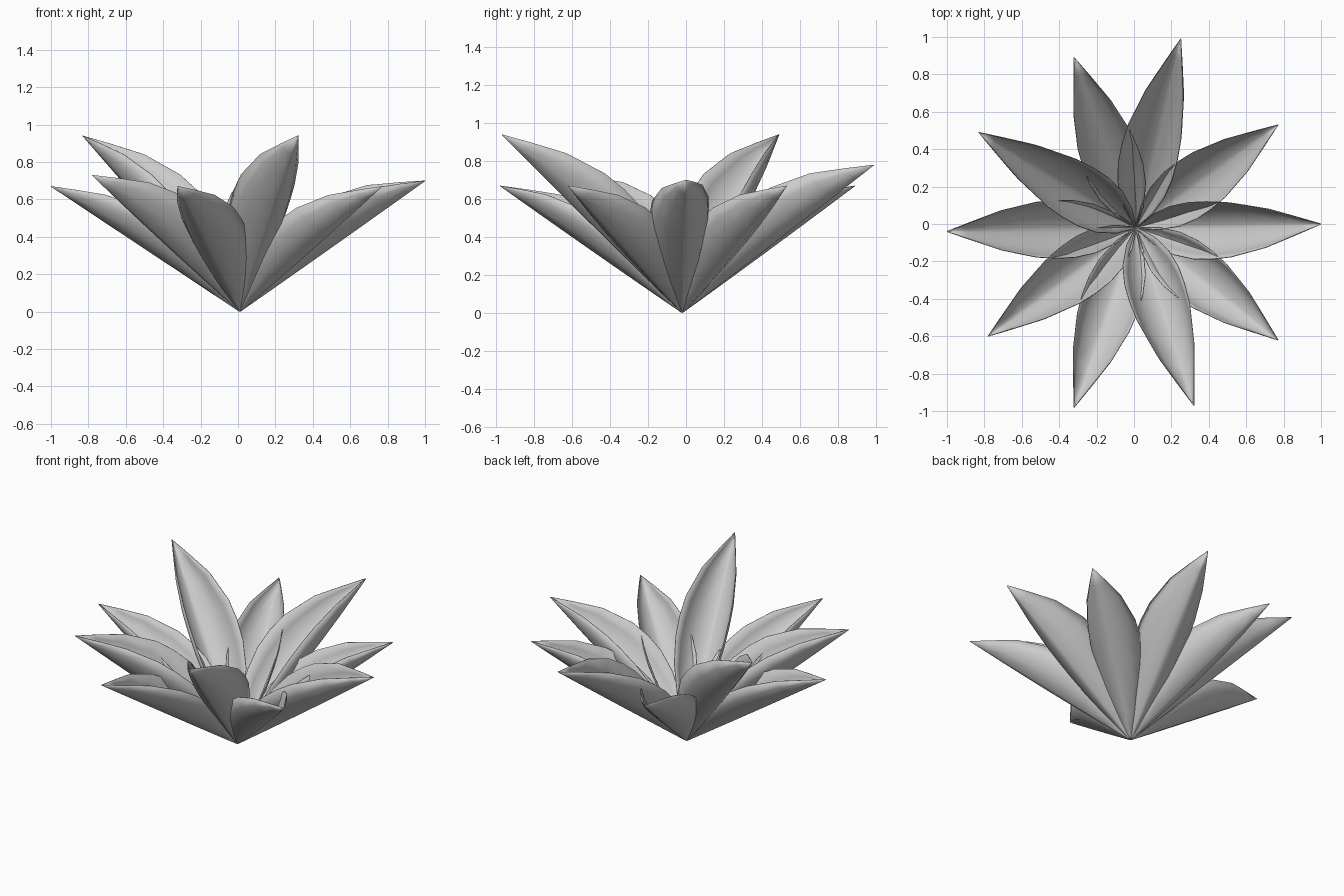
import bpy
import math
from mathutils import Matrix, Vector

cube = bpy.data.objects.get("Cube")
if cube:
    bpy.data.objects.remove(cube, do_unlink=True)

grey = bpy.data.materials.new("leaf grey")
grey.use_nodes = True
colour = (0.6, 0.6, 0.6, 1)
grey.diffuse_color = colour
grey.node_tree.nodes["Principled BSDF"].inputs["Base Color"].default_value = colour

BASE = Vector((0.01, -0.02, 0))
# Leaf outline: position along the leaf, relative width
OUTLINE = [(0.02, 0.08), (0.15, 0.5), (0.3, 0.84), (0.42, 0.98), (0.52, 1),
           (0.62, 0.95), (0.78, 0.68), (0.9, 0.32), (1, 0.004)]
# Half of the trough section, rim to keel
HALF = [(1, 1), (0.9, 0.62), (0.62, 0.26), (0.1, 0)]
SECTION = HALF + [(-a, b) for a, b in reversed(HALF)]


def leaf(name, tip, width, depth, roll):
    """Trough-shaped pointed leaf with a straight keel from the base to the tip."""
    axis = Vector(tip) - BASE
    along = axis.normalized()
    side = Vector((0, 0, 1)).cross(along).normalized()
    side = Matrix.Rotation(roll, 3, along) @ side
    up = along.cross(side)
    verts = [BASE + axis * t + side * (a * s * width) + up * (b * s * depth)
             for t, s in OUTLINE for a, b in SECTION]
    n = len(SECTION)
    faces = [(r * n + c, (r + 1) * n + c, (r + 1) * n + c + 1, r * n + c + 1)
             for r in range(len(OUTLINE) - 1) for c in range(n - 1)]
    # close the foot down to the shared base point
    verts.append(BASE)
    faces += [(len(verts) - 1, c, c + 1) for c in range(n - 1)]
    mesh = bpy.data.meshes.new(name)
    mesh.from_pydata(verts, [], faces)
    mesh.materials.append(grey)
    obj = bpy.data.objects.new(name, mesh)
    bpy.context.collection.objects.link(obj)
    skin = obj.modifiers.new("thickness", "SOLIDIFY")
    skin.thickness = 0.004
    skin.offset = 0
    bpy.ops.object.select_all(action="DESELECT")
    obj.select_set(True)
    bpy.context.view_layer.objects.active = obj
    bpy.ops.object.shade_smooth_by_angle(angle=math.radians(40))


# Lower ring
for i, (x, y) in enumerate([(0.77, 0.53), (-0.32, 0.89), (-1, -0.04),
                            (-0.32, -0.98), (0.77, -0.62)]):
    leaf(f"lower_leaf_{i + 1}", (x, y, 0.67), 0.155, 0.18, 0)

# Upper ring, each leaf raised and rolled a little differently
for i, (tip, roll) in enumerate([((1, 0, 0.7), 0.1), ((0.25, 0.99, 0.78), -0.1),
                                 ((-0.83, 0.49, 0.94), 0), ((-0.78, -0.6, 0.73), 0),
                                 ((0.32, -0.97, 0.94), 0)]):
    leaf(f"upper_leaf_{i + 1}", tip, 0.155, 0.22, roll)
